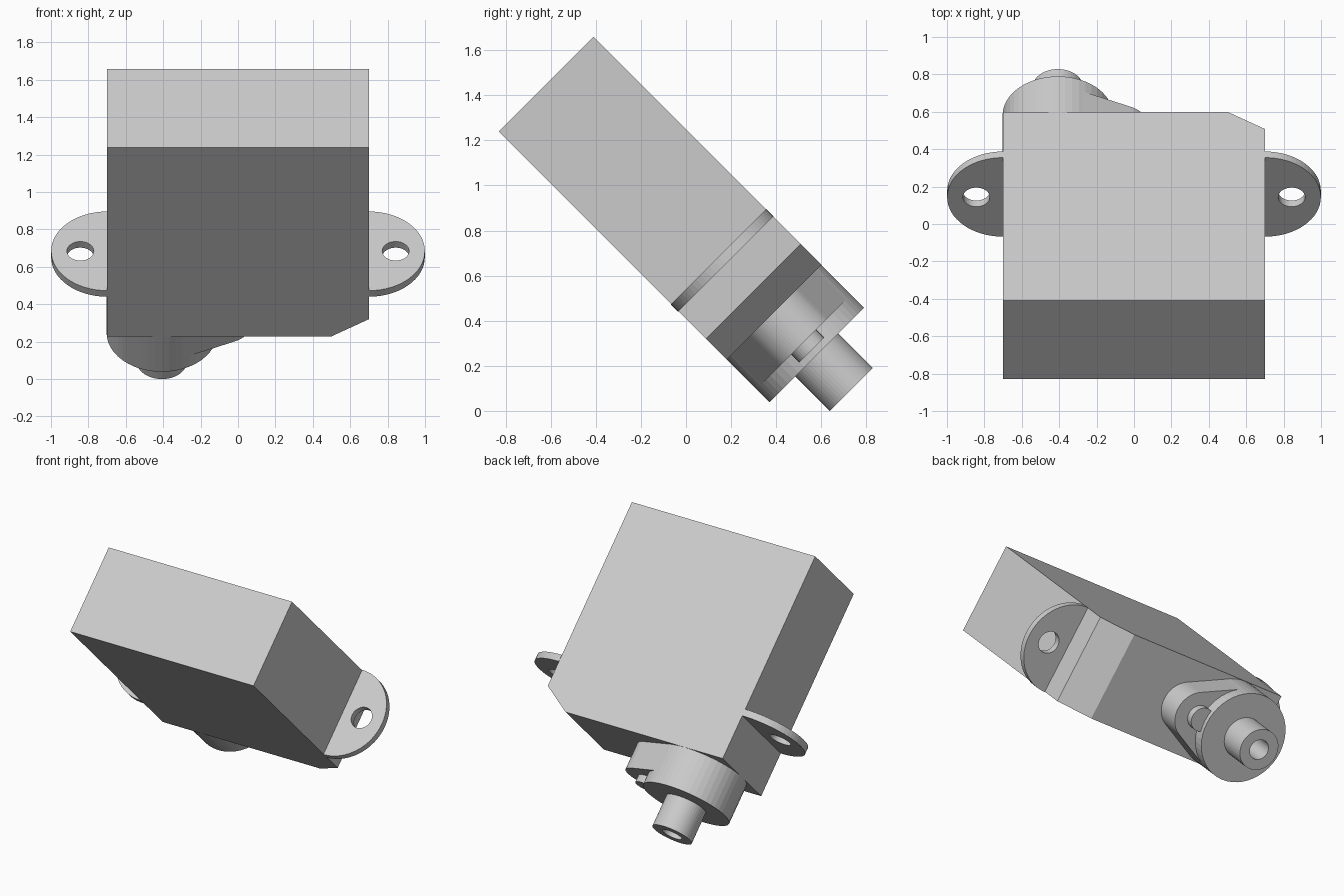
import bpy, bmesh
from math import sin, cos, pi, radians, asin
from mathutils import Matrix

if "Cube" in bpy.data.objects:
    bpy.data.objects.remove(bpy.data.objects["Cube"])

# Local frame: z = 0 is the rear of the case, the output shaft points to -z; whole unit is tipped 45 degrees
TILT = Matrix.Translation((0, -0.62, 1.448)) @ Matrix.Rotation(radians(45), 4, 'X')


def arc(cx, r, a0=0.0, a1=2 * pi, n=48):
    closed = abs(a1 - a0) > 6.28
    return [(cx + r * cos(a0 + (a1 - a0) * i / n), r * sin(a0 + (a1 - a0) * i / n))
            for i in range(n if closed else n + 1)]


def extrude(name, loops, s0, s1, turn=Matrix()):
    """Extrude closed outlines (inner loops become holes) from depth s0 to s1."""
    cu = bpy.data.curves.new(name, 'CURVE')
    cu.dimensions, cu.fill_mode, cu.extrude = '2D', 'BOTH', (s1 - s0) / 2
    for pts in loops:
        sp = cu.splines.new('POLY')
        sp.points.add(len(pts) - 1)
        for p, (x, y) in zip(sp.points, pts):
            p.co = (x, y, 0, 1)
        sp.use_cyclic_u = True
    tmp = bpy.data.objects.new(name + "_outline", cu)
    bpy.context.collection.objects.link(tmp)
    bpy.context.view_layer.update()
    dg = bpy.context.evaluated_depsgraph_get()
    me = bpy.data.meshes.new_from_object(tmp.evaluated_get(dg))
    bpy.data.objects.remove(tmp)
    bm = bmesh.new()
    bm.from_mesh(me)
    bmesh.ops.remove_doubles(bm, verts=bm.verts, dist=1e-5)
    bmesh.ops.recalc_face_normals(bm, faces=bm.faces)
    bm.transform(TILT @ turn @ Matrix.Translation((0, 0, -(s0 + s1) / 2)))
    for f in bm.faces:
        f.smooth = False
    bm.to_mesh(me)
    bm.free()
    me.name = name
    ob = bpy.data.objects.new(name, me)
    bpy.context.collection.objects.link(ob)
    return ob


# Case with one chamfered corner, drawn in side profile
case = [(-0.7, 0), (0.7, 0), (0.7, -1.298), (0.5, -1.428), (-0.7, -1.428)]
extrude("case", [case], -0.297, 0.297, Matrix.Rotation(radians(90), 4, 'X'))

# Rounded mounting ears with screw holes
for side, label in ((1, "right"), (-1, "left")):
    ear = [(side * x, y) for x, y in arc(0.7, 0.299, -pi / 2, pi / 2, 32)]
    hole = arc(side * 0.843, 0.072, n=32)
    extrude(label + "_mounting_ear", [ear, hole], 1.08, 1.126)

# Gear housing: large drum plus a tapered lobe beside it
DX, DR, LX, LR = -0.407, 0.296, -0.085, 0.163
extrude("gear_drum", [arc(DX, DR)], 1.42, 1.697)
a = pi / 2 - asin((DR - LR) / (LX - DX))
lobe = arc(LX, LR, -a, a, 24) + arc(DX, DR - 0.001, a, 2 * pi - a, 32)
extrude("gear_lobe", [lobe], 1.42, 1.615)
extrude("gear_pin", [arc(-0.09, 0.078, n=32)], 1.60, 1.665)

# Hollow output shaft
extrude("output_shaft", [arc(DX, 0.135), arc(DX, 0.066, n=32)], 1.69, 1.913)
